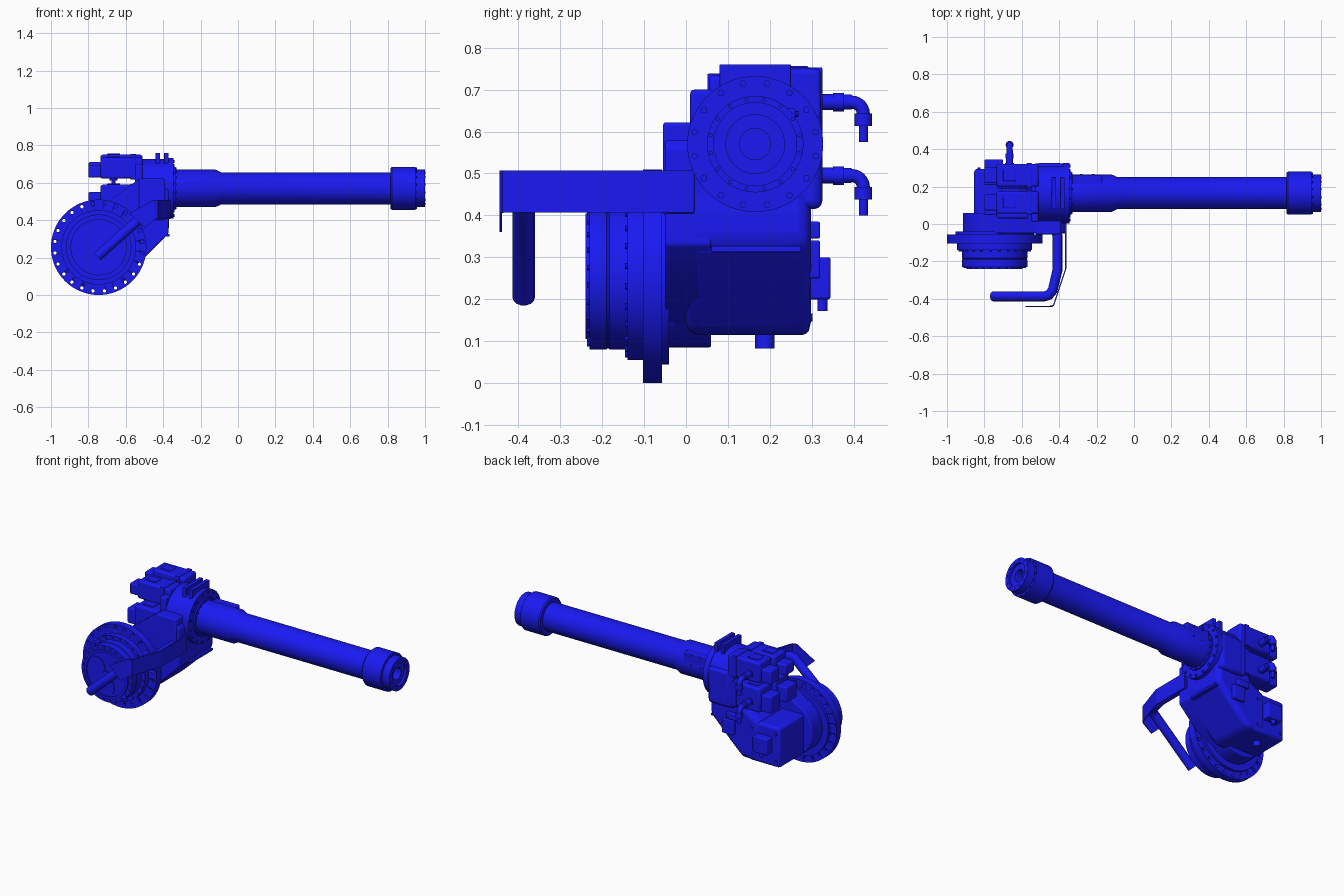
import bpy, bmesh, math
from mathutils import Vector, Matrix

if "Cube" in bpy.data.objects:
    bpy.data.objects.remove(bpy.data.objects["Cube"])

blue = bpy.data.materials.new("blue_paint")
blue.diffuse_color = (0.01, 0.01, 0.9, 1)
blue.use_nodes = True
blue.node_tree.nodes["Principled BSDF"].inputs["Base Color"].default_value = blue.diffuse_color
AX, AZ = -0.745, 0.255      # joint disc axis (along y)
TY, TZ = 0.165, 0.57        # arm tube axis (along x)


def finish(name, bm, bevel=0, smooth=True):
    bmesh.ops.remove_doubles(bm, verts=bm.verts, dist=1e-5)
    bmesh.ops.recalc_face_normals(bm, faces=bm.faces)
    me = bpy.data.meshes.new(name)
    bm.to_mesh(me)
    bm.free()
    ob = bpy.data.objects.new(name, me)
    bpy.context.collection.objects.link(ob)
    me.materials.append(blue)
    if bevel:
        m = ob.modifiers.new("bevel", 'BEVEL')
        m.width, m.segments, m.limit_method = bevel, 3, 'ANGLE'
    if smooth:
        bpy.ops.object.select_all(action='DESELECT')
        ob.select_set(True)
        bpy.context.view_layer.objects.active = ob
        bpy.ops.object.shade_smooth_by_angle(angle=math.radians(32))
    return ob


def add_box(bm, x, y, z):
    c = Vector(((x[0]+x[1])/2, (y[0]+y[1])/2, (z[0]+z[1])/2))
    s = (x[1]-x[0], y[1]-y[0], z[1]-z[0], 1)
    bmesh.ops.create_cube(bm, size=1, matrix=Matrix.Translation(c) @ Matrix.Diagonal(s))


def box(name, x, y, z, bevel=0.006):
    bm = bmesh.new()
    add_box(bm, x, y, z)
    return finish(name, bm, bevel)


def lathe(name, axis, a, b, prof, seg=64):
    """Revolve (position, radius) pairs about an axis; a, b are the other two coordinates."""
    def pt(t, r):
        return {'x': Vector((t, a, b+r)), 'y': Vector((a, t, b+r)), 'z': Vector((a+r, b, t))}[axis]
    bm = bmesh.new()
    vs = [bm.verts.new(pt(t, r)) for t, r in prof]
    es = [bm.edges.new(p) for p in zip(vs, vs[1:])]
    bmesh.ops.spin(bm, geom=vs+es, cent=pt(0, 0), axis=pt(1, 0)-pt(0, 0),
                   angle=2*math.pi, steps=seg)
    return finish(name, bm)


def rod(name, axis, a, b, t0, t1, r, seg=24):
    return lathe(name, axis, a, b, [(t0, 0), (t0, r), (t1, r), (t1, 0)], seg)


def prism(name, pts, y0, y1, bevel=0):
    bm = bmesh.new()
    f = bm.faces.new([bm.verts.new((x, y0, z)) for x, z in pts])
    new = bmesh.ops.extrude_face_region(bm, geom=[f])['geom']
    bmesh.ops.translate(bm, vec=(0, y1-y0, 0), verts=[v for v in new if isinstance(v, bmesh.types.BMVert)])
    return finish(name, bm, bevel)


def bolts(name, axis, a, b, t, ring, n, r=0.008, depth=0.012, seg=8, phase=0.5):
    bm = bmesh.new()
    rot = Matrix.Rotation(math.pi/2, 4, 'Y' if axis == 'x' else 'X')
    for i in range(n):
        w = 2*math.pi*(i+phase)/n
        u, v = a+ring*math.cos(w), b+ring*math.sin(w)
        loc = (t, u, v) if axis == 'x' else (u, t, v)
        bmesh.ops.create_cone(bm, cap_ends=True, segments=seg, radius1=r, radius2=r,
                              depth=depth, matrix=Matrix.Translation(loc) @ rot)
    return finish(name, bm)


def pipe(name, pts, r):
    cu = bpy.data.curves.new(name, 'CURVE')
    cu.dimensions, cu.bevel_depth, cu.bevel_resolution, cu.use_fill_caps = '3D', r, 5, True
    sp = cu.splines.new('POLY')
    sp.points.add(len(pts)-1)
    for p, co in zip(sp.points, pts):
        p.co = (*co, 1)
    sp.use_smooth = True
    cu.materials.append(blue)
    ob = bpy.data.objects.new(name, cu)
    bpy.context.collection.objects.link(ob)


# Long arm tube with stepped root, end collar and bored wrist
lathe("arm_tube", 'x', TY, TZ, [(-.36, 0), (-.36, .1), (-.12, .1), (-.09, .086), (.82, .086), (.82, 0)])
lathe("wrist_collar", 'x', TY, TZ, [(.815, 0), (.815, .108), (.823, .115), (.95, .115), (.95, .1), (1, .1),
      (1, .07), (.985, .07), (.985, .037), (.92, .037), (.92, 0)])
bolts("wrist_bolts", 'x', TY, TZ, .95, .108, 16, .005)
bolts("wrist_face_bolts", 'x', TY, TZ, .996, .086, 12, .006)
box("tube_side_pad", (-.33, -.17), (.19, .262), (.57, .655))
bolts("tube_pad_bolts", 'y', -.25, .61, .262, .045, 4, .007)

# Round gear housing behind the tube
lathe("tube_flange", 'x', TY, TZ, [(-.38, 0), (-.38, .162), (-.345, .162), (-.345, .115), (-.335, .115), (-.335, 0)])
bolts("flange_bolts", 'x', TY, TZ, -.345, .147, 16)
bolts("flange_inner_bolts", 'x', TY, TZ, -.335, .107, 16, .006)
rod("gear_housing", 'x', TY, TZ, -.53, -.38, .158, 64)
box("housing_side", (-.53, -.375), (.165, .325), (.415, .64), .02)
box("housing_front", (-.53, -.39), (-.055, .165), (.40, .622), .008)
for i, x in enumerate((-.44, -.395)):
    box(f"housing_rib_{i}", (x, x+.024), (.08, .25), (.68, .76), .002)

# Stepped joint disc with bolt circles and cover caps
lathe("joint_disc", 'y', AX, AZ, [(-.232, 0), (-.232, .135), (-.24, .135), (-.24, .15), (-.23, .15), (-.23, .175),
      (-.19, .175), (-.188, .172), (-.184, .172), (-.182, .175), (-.14, .175), (-.14, .2), (-.1, .2), (-.1, 0)], 72)
flange = lathe("joint_flange", 'y', AX, AZ, [(-.103, .15), (-.103, .255), (-.057, .255), (-.057, .15), (-.103, .15)], 72)
cutter = bolts("flange_hole_cutter", 'y', AX, AZ, -.08, .235, 24, .009, .1, 12)
cutter.hide_render = True
cutter.hide_set(True)
cut = flange.modifiers.new("holes", 'BOOLEAN')
cut.object, cut.operation = cutter, 'DIFFERENCE'
lathe("joint_back_steps", 'y', AX, AZ, [(-.1, 0), (-.1, .21), (-.04, .21), (-.04, .17), (-.028, .17), (-.028, 0)], 72)
bolts("disc_step_bolts", 'y', AX, AZ, -.14, .188, 24, .007)
bolts("disc_face_bolts", 'y', AX, AZ, -.23, .163, 24, .006)
for i in range(3):
    w = math.radians(150+120*i)
    rod(f"disc_cap_{i}", 'y', AX+.077*math.cos(w), AZ+.077*math.sin(w), -.238, -.22, .055, 32)
rod("disc_centre_cap", 'y', AX, AZ, -.238, -.22, .02)

# Cast elbow joining disc to housing
arc = [(AX+.17*math.cos(math.radians(d)), AZ+.17*math.sin(math.radians(d))) for d in range(110, 321, 10)]
prism("elbow_plate", arc + [(-.5, .2), (-.372, .33), (-.372, .56), (-.43, .62), (-.53, .62)], -.05, .06, .006)
prism("elbow_casting", [(-.72, .115), (-.59, .115), (-.5, .2), (-.37, .33), (-.37, .44), (-.4, .6),
      (-.56, .6), (-.62, .42), (-.72, .365)], .0, .298, .03)
box("casting_lip", (-.41, -.365), (.06, .275), (.312, .327), .003)
for i, (z0, z1) in enumerate(((.345, .385), (.25, .34))):
    box(f"side_cover_{i}", (-.58+.03*i, -.5+.03*i), (.28, .32), (z0, z1), .005)

# Lower motor on the disc axis
box("lower_motor", (-.855, -.635), (.02, .295), (.115, .365), .018)
box("lower_motor_cap", (-.80, -.70), (.28, .345), (.2, .3))
rod("lower_motor_cap_plug", 'z', -.75, .325, .172, .21, .012)
rod("lower_motor_plug", 'z', -.745, .188, .083, .13, .023)
bolts("lower_motor_bolts", 'y', AX, .24, .296, .118, 4, .009)

# Four wrist drive motors behind the housing
for i, (y0, y1, z0, z1) in enumerate(((.2, .322, .622, .75), (.055, .175, .622, .735),
                                      (.19, .322, .44, .59), (.03, .165, .45, .59))):
    box(f"wrist_motor_{i}", (-.735, -.51), (y0, y1), (z0, z1), .012)
    box(f"wrist_motor_cap_{i}", (-.80, -.73), (y0+.018, y1-.018), (z0+.005, z1-.04), .008)
    box(f"wrist_motor_mount_{i}", (-.575, -.545), (y0-.004, y1+.003), (z0-.004, z1+.003), .003)
    box(f"wrist_motor_plug_{i}", (-.70, -.63), (y0+.03, y1-.03), (z0+.02, z1+.006), .004)
box("motor_mount_plate", (-.55, -.51), (.01, .322), (.42, .70), .01)

# Cable elbows on the motor sides
for i, z in enumerate((.67, .495)):
    lathe(f"cable_socket_{i}", 'y', -.665, z, [(.30, 0), (.30, .024), (.325, .024), (.325, .019), (.35, .019), (.35, .022),
          (.377, .022), (.377, .018), (.395, .018), (.395, 0)], 24)
    pipe(f"cable_elbow_{i}", [(-.665, .39, z)] + [(-.665, .395+.028*math.sin(a), z-.028+.028*math.cos(a))
         for a in (j*math.pi/12 for j in range(7))] + [(-.665, .423, z-.04)], .016)
    lathe(f"cable_nut_{i}", 'z', -.665, .423, [(z-.095, 0), (z-.095, .011), (z-.057, .011), (z-.057, .021),
          (z-.027, .021), (z-.027, 0)], 24)

# Bent hose rail and its guard strip
pipe("hose_rail", [(-.752, -.387, .205), (-.48, -.387, .447), (-.455, -.38, .457), (-.435, -.355, .457),
     (-.41, -.25, .457), (-.41, -.06, .457), (-.42, -.02, .457), (-.45, .02, .457)], .027)
bm = bmesh.new()
rows = []
for lo, hi in (((-.365, .01, .407), (-.365, .01, .507)), ((-.365, -.24, .407), (-.365, -.24, .507)),
               ((-.43, -.435, .407), (-.43, -.435, .507)), ((-.44, -.442, .405), (-.455, -.442, .507)),
               ((-.5, -.442, .36), (-.58, -.442, .435))):
    rows.append((bm.verts.new(lo), bm.verts.new(hi)))
for (a, b), (c, d) in zip(rows, rows[1:]):
    bm.faces.new((a, b, d, c))
guard = finish("guard_strip", bm, smooth=False)
sol = guard.modifiers.new("thickness", 'SOLIDIFY')
sol.thickness, sol.offset = .006, 0
box("rail_bracket", (-.44, -.365), (-.05, .02), (.405, .507), .004)
